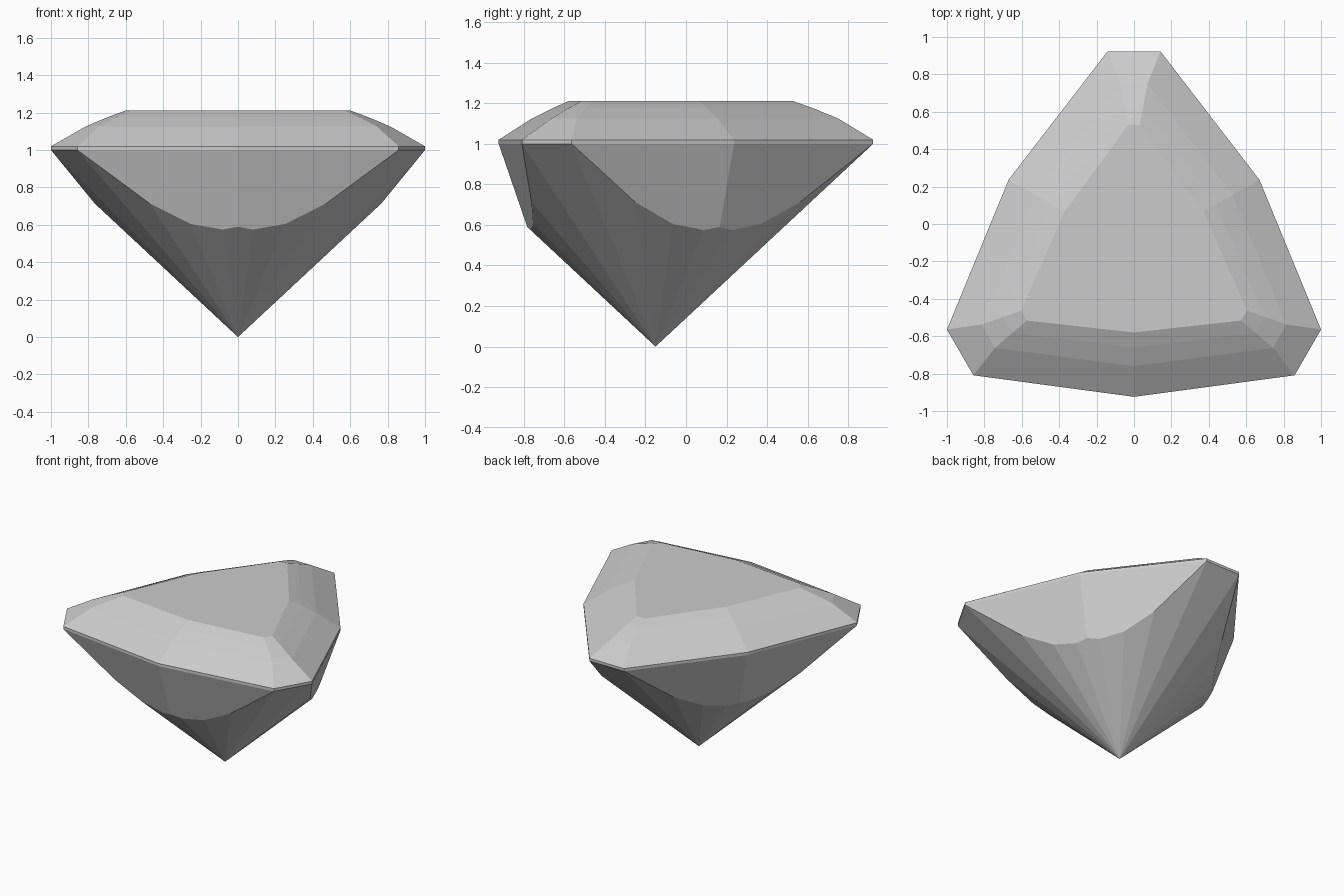
import bpy, bmesh
from math import sin, cos, radians
from mathutils import Vector

cube = bpy.data.objects.get("Cube")
if cube:
    bpy.data.objects.remove(cube, do_unlink=True)

CENTRE_Y = -0.15
RADIUS = 1.0824      # radius at the girdle corners
FOLD = 0.774         # radius at the middle of each long side

grey = bpy.data.materials.new("pale grey")
grey.use_nodes = True
colour = (0.6, 0.6, 0.6, 1)
grey.diffuse_color = colour
grey.node_tree.nodes["Principled BSDF"].inputs["Base Color"].default_value = colour


def polar(r, degrees, z):
    a = radians(degrees)
    return Vector((r * cos(a), r * sin(a), z))


def outline(corner, spread, fold, z):
    """Rounded triangle: two points per corner and one on each long side."""
    pts = []
    for a in (90, 210, 330):
        pts += [polar(corner, a - spread, z), polar(corner, a + spread, z), polar(fold, a + 60, z)]
    return pts


def finish(bm, name):
    bmesh.ops.recalc_face_normals(bm, faces=bm.faces[:])
    mesh = bpy.data.meshes.new(name)
    bm.to_mesh(mesh)
    bm.free()
    obj = bpy.data.objects.new(name, mesh)
    obj.location.y = CENTRE_Y
    mesh.materials.append(grey)
    bpy.context.collection.objects.link(obj)
    return obj


# Pavilion: a faceted cone, cut by two flat facets on each long side
bm = bmesh.new()
tip = bm.verts.new((0, 0, 0))
rim = [bm.verts.new(polar(RADIUS, 7.5 + 15 * i, 1)) for i in range(24)]
for a, b in zip(rim, rim[1:] + rim[:1]):
    bm.faces.new((tip, b, a))
bm.faces.new(rim)
for side in (30, 150, 270):
    top = polar(FOLD, side, 1)
    low = polar(0.633, side, 0.59)
    for turn in (-52.5, 52.5):
        corner = polar(RADIUS, side + turn, 1)
        normal = (corner - top).cross(low - top)
        if normal.dot(top) < 0:
            normal.negate()
        cut = bmesh.ops.bisect_plane(bm, geom=bm.verts[:] + bm.edges[:] + bm.faces[:], dist=1e-5,
                                     plane_co=top, plane_no=normal, clear_outer=True)
        bmesh.ops.holes_fill(bm, edges=[e for e in bm.edges if e.is_boundary], sides=0)
bmesh.ops.remove_doubles(bm, verts=bm.verts[:], dist=0.001)
lid = [f for f in bm.faces if all(v.co.z > 0.999 for v in f.verts)]
bmesh.ops.delete(bm, geom=lid, context='FACES')
finish(bm, "pavilion")


# Girdle and crown: stacked outlines joined by strips
def stack(name, levels, capped):
    bm = bmesh.new()
    rings = [[bm.verts.new(p) for p in outline(*level)] for level in levels]
    for low, high in zip(rings, rings[1:]):
        for i in range(len(low)):
            j = (i + 1) % len(low)
            bm.faces.new((low[i], low[j], high[j], high[i]))
    if capped:
        bm.faces.new(rings[-1])
    finish(bm, name)


stack("girdle", [(RADIUS, 7.5, FOLD, 1.0), (RADIUS, 7.5, FOLD, 1.02)], False)
stack("crown", [(RADIUS, 7.5, FOLD, 1.02),
                (0.903, 4.6, 0.61, 1.125),
                (0.78, 3.6, 0.51, 1.175),
                (0.68, 2.6, 0.43, 1.21)], True)
